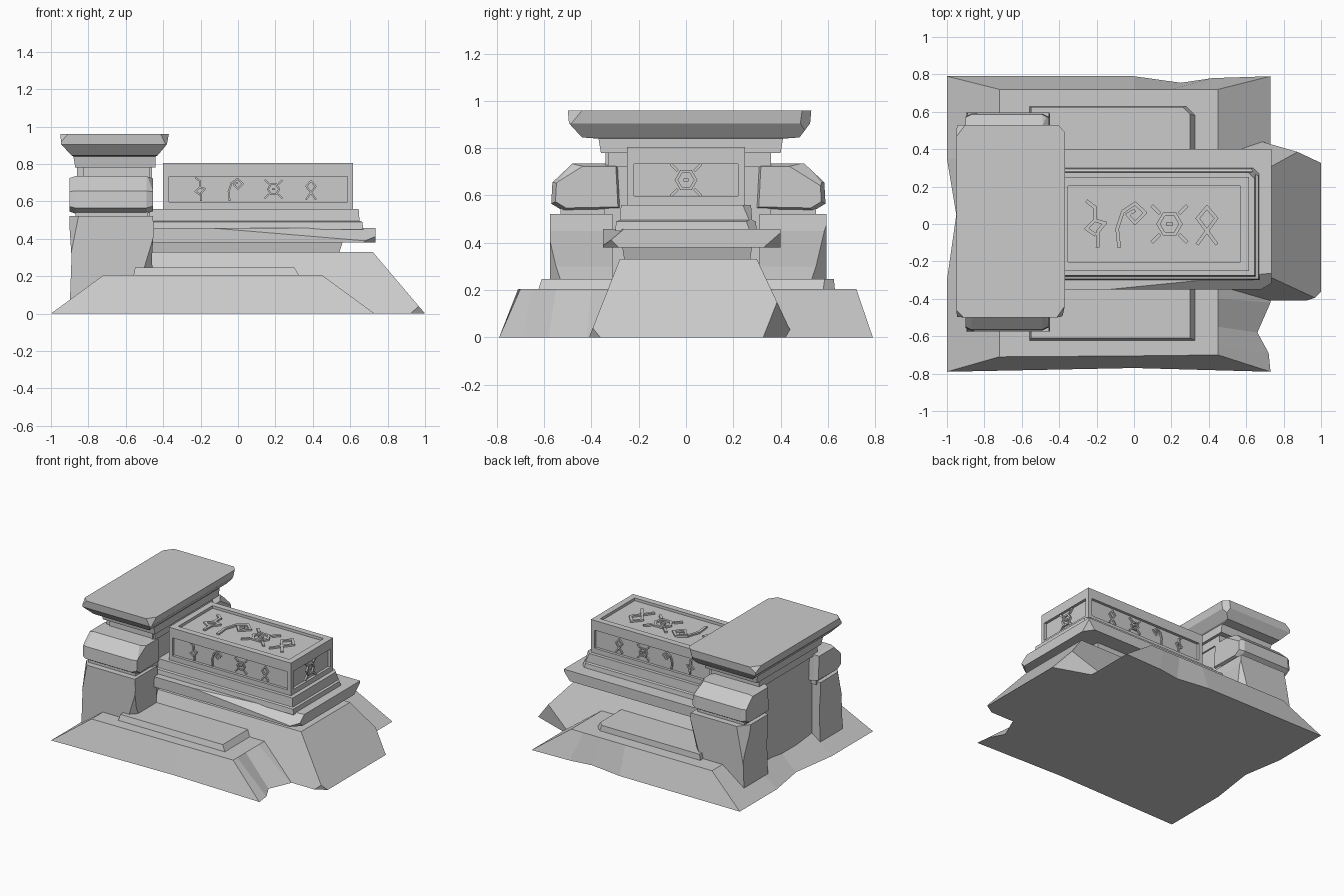
import bpy, bmesh
from math import sin, cos, pi
from mathutils import Vector, Matrix

old = bpy.data.objects.get("Cube")
if old:
    bpy.data.objects.remove(old, do_unlink=True)

stone = bpy.data.materials.new("grey stone")
stone.use_nodes = True
GREY = (0.6, 0.6, 0.6, 1)
stone.diffuse_color = GREY
stone.node_tree.nodes["Principled BSDF"].inputs["Base Color"].default_value = GREY


def finish(name, bm):
    bmesh.ops.recalc_face_normals(bm, faces=bm.faces[:])
    mesh = bpy.data.meshes.new(name)
    bm.to_mesh(mesh)
    bm.free()
    mesh.materials.append(stone)
    obj = bpy.data.objects.new(name, mesh)
    bpy.context.collection.objects.link(obj)
    return obj


def loft(name, rings, chips=()):
    """Skin equal rings of points, then break off pieces outside each (point, normal) plane."""
    bm = bmesh.new()
    loops = [[bm.verts.new(p) for p in ring] for ring in rings]
    for a, b in zip(loops, loops[1:]):
        for i in range(len(a)):
            j = (i + 1) % len(a)
            bm.faces.new((a[i], a[j], b[j], b[i]))
    bm.faces.new(loops[0][::-1])
    bm.faces.new(loops[-1])
    bmesh.ops.recalc_face_normals(bm, faces=bm.faces[:])
    for point, normal in chips:
        geom = bm.verts[:] + bm.edges[:] + bm.faces[:]
        bmesh.ops.bisect_plane(bm, geom=geom, plane_co=point, plane_no=normal, clear_outer=True)
        rim = [e for e in bm.edges if e.is_boundary]
        if rim:
            bmesh.ops.holes_fill(bm, edges=rim)
    return finish(name, bm)


def tiers(name, levels, chips=()):
    """Stack of rectangles given as (z, x0, x1, y0, y1)."""
    return loft(name, [[(a, c, z), (b, c, z), (b, d, z), (a, d, z)]
                       for z, a, b, c, d in levels], chips)


# Broad sloping base with worn edges
foot = [(-1, -.79), (0, -.77), (.73, -.79), (.72, -.69), (.66, -.58), (.73, -.42),
        (.73, .79), (.42, .78), (.25, .755), (0, .79), (-1, .79), (-1, .35), (-.95, .05), (-1, -.3)]
crown = [(-.72, -.71), (0, -.705), (.45, -.7), (.45, -.65), (.45, -.55), (.45, -.4),
         (.45, .72), (.35, .72), (.2, .72), (0, .72), (-.72, .72), (-.72, .35), (-.72, .05), (-.72, -.3)]
loft("sloping_base", [[(x, y, 0) for x, y in foot], [(x, y, .205) for x, y in crown]])

# Middle ramp reaching past the base
tiers("middle_ramp", [(0, -.6, 1, -.41, .455), (.33, -.6, .72, -.28, .3)],
      [((.97, -.39, .03), (.6, -1, -.3)), ((.75, .42, .06), (.35, 1, -.1))])

# Thin step on both long sides
tiers("side_step", [(.2, -.56, .33, -.625, .63), (.247, -.55, .3, -.61, .625)],
      [((.29, .6, .24), (1, 1, .5))])

# Ledges under the chest
tiers("chest_neck", [(.32, -.5, .54, -.26, .27), (.385, -.5, .56, -.27, .28)])
tiers("lower_ledge", [(.38, -.5, .735, -.35, .4), (.457, -.5, .735, -.35, .4)],
      [((.715, .38, .4), (1, .7, -.8)), ((0, -.345, .45), (.1, -1, 1.2)),
       ((.71, -.33, .4), (1, -1, -1))])
tiers("upper_ledge", [(.45, -.5, .67, -.3, .3), (.49, -.5, .665, -.295, .295),
                      (.495, -.5, .65, -.28, .28), (.56, -.5, .645, -.275, .275)],
      [((.64, .26, .53), (1, 1, .5))])


# Chest with sunken panels on every exposed face
def chest():
    bm = bmesh.new()
    bmesh.ops.create_cube(bm, size=1)
    for v in bm.verts:
        v.co = (.1075 + v.co.x * 1.015, v.co.y * .5, .6825 + v.co.z * .245)
    bm.normal_update()
    for face in [f for f in bm.faces if f.normal.z > -.5]:
        n = face.normal.copy()
        rim = .065 if n.z > .5 else .043
        bmesh.ops.inset_individual(bm, faces=[face], thickness=rim)
        if n.z < .5:
            for v in face.verts:
                v.co.z = .732 if v.co.z > .68 else .597
        wall = bmesh.ops.extrude_discrete_faces(bm, faces=[face])["faces"][0]
        for v in wall.verts:
            v.co -= n * .02
    finish("chest", bm)


chest()

# Symbol strokes, about one unit tall
hexagon = [(.24 * cos(k * pi / 3), .24 * sin(k * pi / 3)) for k in range(7)]
rays = [[(.22 * a, .24 * b), (.36 * a, .38 * b)] for a in (-1, 1) for b in (-1, 1)]
star = [hexagon, [(-.04, 0), (.04, 0)]] + rays
zigzag = [[(-.2, .48), (-.04, .36), (-.04, .08), (-.22, -.1), (-.04, -.22)],
          [(-.04, .08), (.18, .02), (.03, -.16), (.02, -.48)]]
hook = [[(-.28, -.48), (-.32, -.1), (-.2, .26), (.06, .44), (.28, .24), (.06, .02), (-.1, .2), (.04, .28)]]
loop = [[(-.2, -.42), (.2, .12), (0, .36), (-.2, .12), (.2, -.42)]]


def carve(name, glyphs, u, v, n, size):
    """Raised strokes in the plane spanned by u and v; glyphs are (strokes, centre)."""
    bm = bmesh.new()
    u, v, n = Vector(u), Vector(v), Vector(n)
    for strokes, centre in glyphs:
        for path in strokes:
            pts = [Vector(centre) + (u * a + v * b) * size for a, b in path]
            for p, q in zip(pts, pts[1:]):
                along = q - p
                side = n.cross(along).normalized() * size * .075
                along = along + along.normalized() * size * .05
                m = Matrix((along, side, n * .024)).transposed().to_4x4()
                m.translation = (p + q) / 2
                bmesh.ops.create_cube(bm, size=1, matrix=m)
    finish(name, bm)


row = list(zip((zigzag, hook, star, loop), (-.2, -.01, .19, .39)))
X, Y, Z = (1, 0, 0), (0, 1, 0), (0, 0, 1)
carve("top_symbols", [(g, (x, 0, .785)) for g, x in row], X, Y, Z, .25)
for side, label in ((-1, "front"), (1, "back")):
    carve(label + "_symbols", [(g, (x, side * .23, .665)) for g, x in row], X, Z, (0, side, 0), .125)
carve("end_symbol", [(star, (.595, 0, .665))], Y, Z, X, .17)

# Headstone core between the two pillars
tiers("headstone_core", [(0, -.83, -.47, -.36, .36), (.8, -.83, -.47, -.34, .36)])

# Pillars at either end of the headstone
block = [(.29, .54), (.54, .535), (.59, .565), (.585, .655), (.5, .735), (.3, .735)]
for s, label, trim in ((-1, "front", .02), (1, "back", 0)):
    def ring(x, k):
        return [(x, s * (.44 + (y - .44) * k - trim), .635 + (z - .635) * k) for y, z in block]
    loft(label + "_pillar_top", [ring(-.9, .9), ring(-.87, 1), ring(-.49, 1), ring(-.455, .88)],
         [((-.48, s * .54, .69), (1, s * .5, .8))])
    inner, outer = sorted((s * .31, s * (.595 - trim)))
    tiers(label + "_pillar", [(.03, -.9, -.45, inner, outer), (.3, -.89, -.46, inner, outer),
                              (.45, -.9, -.45, inner, outer), (.522, -.9, -.455, inner, outer)],
          [((-.47, s * .56, .3), (1, s, -.3)), ((-.885, s * .56, .42), (-1, s * .8, .2))])
    inner, outer = sorted((s * .3, s * (.55 - trim)))
    tiers(label + "_pillar_joint", [(.5, -.87, -.48, inner, outer), (.56, -.87, -.48, inner, outer)])

# Flared cap slab on the headstone
tiers("headstone_neck", [(.72, -.86, -.46, -.33, .36), (.79, -.86, -.46, -.33, .36)])
tiers("headstone_cap", [(.78, -.87, -.44, -.36, .4), (.84, -.88, -.44, -.37, .41),
                        (.845, -.89, -.43, -.44, .48), (.905, -.945, -.38, -.495, .525),
                        (.96, -.95, -.37, -.5, .53)],
      [((-.38, -.47, .93), (1, -.7, .4)), ((-.39, .5, .92), (1, .9, -.3)),
       ((-.94, -.485, .94), (-1, -1, .8)), ((-.93, .51, .95), (-.8, .6, 1))])
